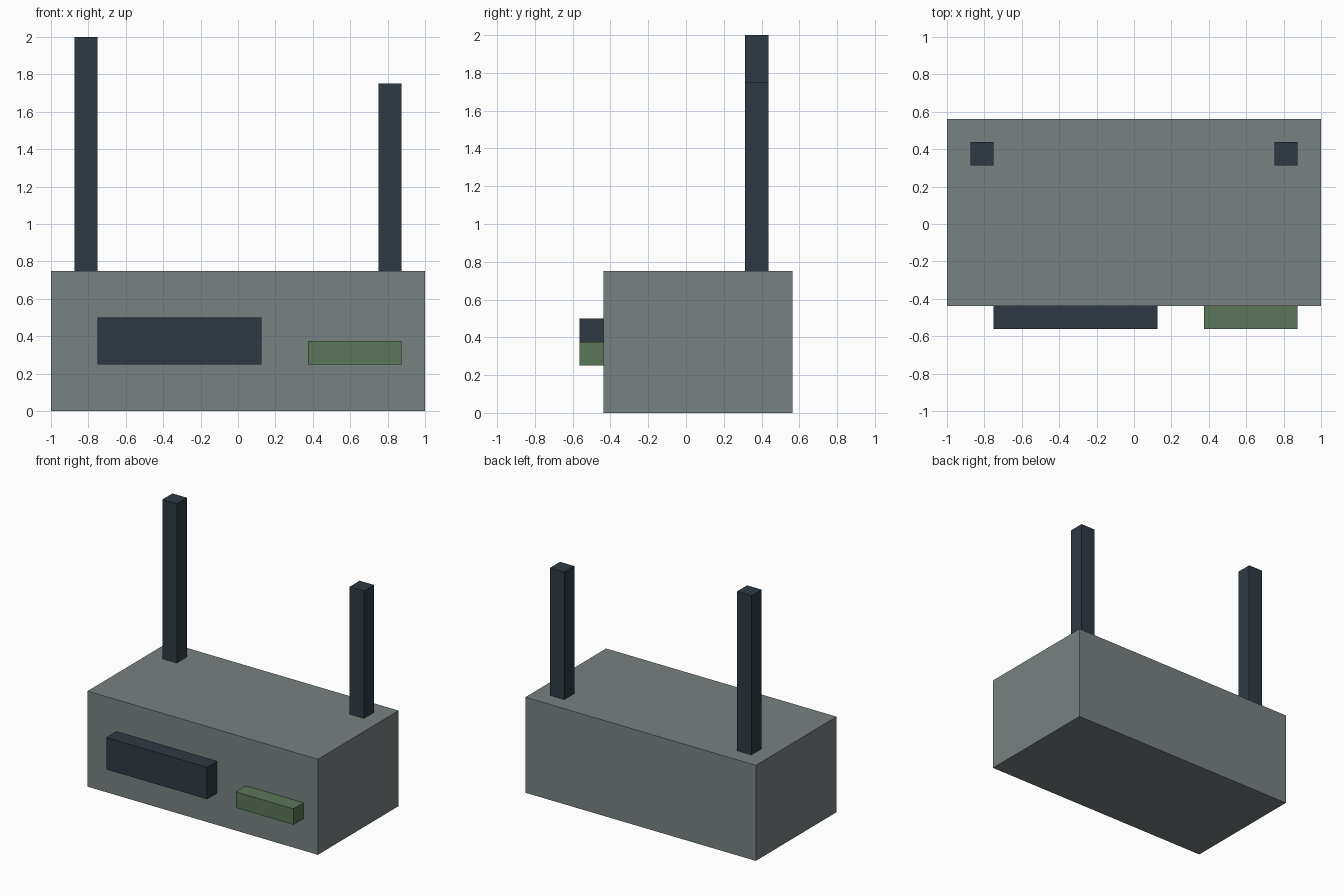
import bpy

if "Cube" in bpy.data.objects:
    bpy.data.objects.remove(bpy.data.objects["Cube"])


def material(name, rgb):
    mat = bpy.data.materials.new(name)
    mat.diffuse_color = (*rgb, 1)
    mat.use_nodes = True
    mat.node_tree.nodes["Principled BSDF"].inputs["Base Color"].default_value = mat.diffuse_color
    return mat


def box(name, low, high, mat):
    """Box spanning two opposite corners."""
    centre = [(a + b) / 2 for a, b in zip(low, high)]
    bpy.ops.mesh.primitive_cube_add(size=1, location=centre)
    obj = bpy.context.object
    obj.name = name
    obj.scale = [b - a for a, b in zip(low, high)]
    bpy.ops.object.transform_apply(location=False, rotation=False, scale=True)
    obj.data.materials.append(mat)
    return obj


casing = material("casing_grey", (0.19, 0.22, 0.22))
dark = material("dark_slate", (0.028, 0.042, 0.056))
green = material("muted_green", (0.10, 0.18, 0.10))

FRONT, BACK, TOP = -0.4375, 0.5625, 0.75
T = 0.125  # thickness shared by antennas and front panels

# Main casing
box("body", (-1, FRONT, 0), (1, BACK, TOP), casing)

# Antennas of unequal height near the back corners
for name, x, height in (("left_antenna", -0.875, 2.0), ("right_antenna", 0.75, 1.75)):
    box(name, (x, BACK - 2 * T, TOP), (x + T, BACK - T, height), dark)

# Raised front panels
box("display_panel", (-0.75, FRONT - T, 0.25), (0.125, FRONT, 0.5), dark)
box("front_button", (0.375, FRONT - T, 0.25), (0.875, FRONT, 0.375), green)
